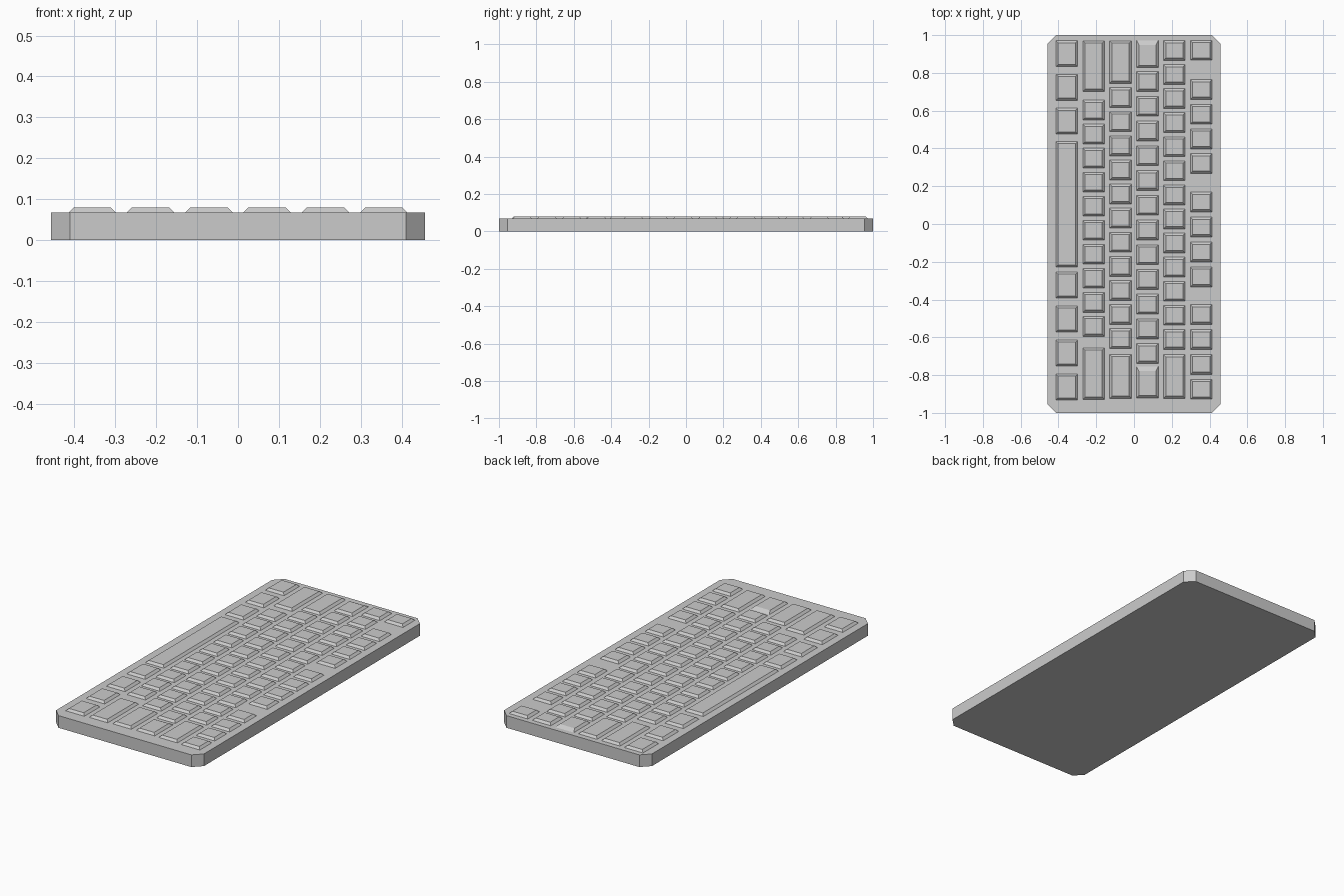
import bpy, bmesh

if "Cube" in bpy.data.objects:
    bpy.data.objects.remove(bpy.data.objects["Cube"])

DECK, TOP = 0.068, 0.08
HALF_W, INSET = 0.0575, 0.012


def finish(name, bm):
    bmesh.ops.recalc_face_normals(bm, faces=bm.faces)
    mesh = bpy.data.meshes.new(name)
    bm.to_mesh(mesh)
    bm.free()
    obj = bpy.data.objects.new(name, mesh)
    bpy.context.collection.objects.link(obj)


def run(first, last, count, size=0.105):
    """Evenly spaced keys as (low y, high y), given first and last centres."""
    step = (last - first) / (count - 1)
    return [(first + i * step - size / 2, first + i * step + size / 2) for i in range(count)]


def add_key(bm, x, y0, y1, back_inset=INSET):
    """Tapered keycap: a full-size base ring and a smaller flat top."""
    w = HALF_W - INSET
    low = [(x - HALF_W, y0), (x + HALF_W, y0), (x + HALF_W, y1), (x - HALF_W, y1)]
    high = [(x - w, y0 + INSET), (x + w, y0 + INSET), (x + w, y1 - back_inset), (x - w, y1 - back_inset)]
    a = [bm.verts.new((*p, DECK)) for p in low]
    b = [bm.verts.new((*p, TOP)) for p in high]
    bm.faces.new(a[::-1])
    bm.faces.new(b)
    for i in range(4):
        j = (i + 1) % 4
        bm.faces.new((a[i], a[j], b[j], b[i]))


# Case: slab with chamfered corners
X, Y, C = 0.457, 1.0, 0.046
outline = [(-X + C, -Y), (X - C, -Y), (X, -Y + C), (X, Y - C),
           (X - C, Y), (-X + C, Y), (-X, Y - C), (-X, -Y + C)]
bm = bmesh.new()
base = bm.faces.new([bm.verts.new((x, y, 0)) for x, y in outline])
ext = bmesh.ops.extrude_face_region(bm, geom=[base], use_keep_orig=True)
bmesh.ops.translate(bm, vec=(0, 0, DECK), verts=[v for v in ext["geom"] if isinstance(v, bmesh.types.BMVert)])
finish("case", bm)

# Key rows, from the space bar row to the function row
rows = {
    "space_bar_row": run(0.902, 0.545, 3, 0.138) + [(-0.228, 0.437)] + run(-0.323, -0.863, 4, 0.138),
    "shift_row": [(0.702, 0.97)] + run(0.603, -0.542, 10) + [(-0.928, -0.656)],
    "home_row": [(0.745, 0.97)] + run(0.669, -0.607, 11) + [(-0.923, -0.69)],
    "letter_row": run(0.754, -0.686, 12),
    "number_row": run(0.919, -0.611, 13) + [(-0.923, -0.692)],
    "function_row": [(0.867, 0.972)] + run(0.712, 0.32, 4) + run(0.116, -0.28, 4) + run(-0.479, -0.875, 4),
}
for i, (name, keys) in enumerate(rows.items()):
    x = (i - 2.5) * 0.1424
    bm = bmesh.new()
    for y0, y1 in keys:
        add_key(bm, x, y0, y1)
    # Two end keys of the letter row have a longer back slope
    if name == "letter_row":
        add_key(bm, x, 0.828, 0.972, 0.024)
        add_key(bm, x, -0.92, -0.755, 0.024)
    finish(name, bm)
